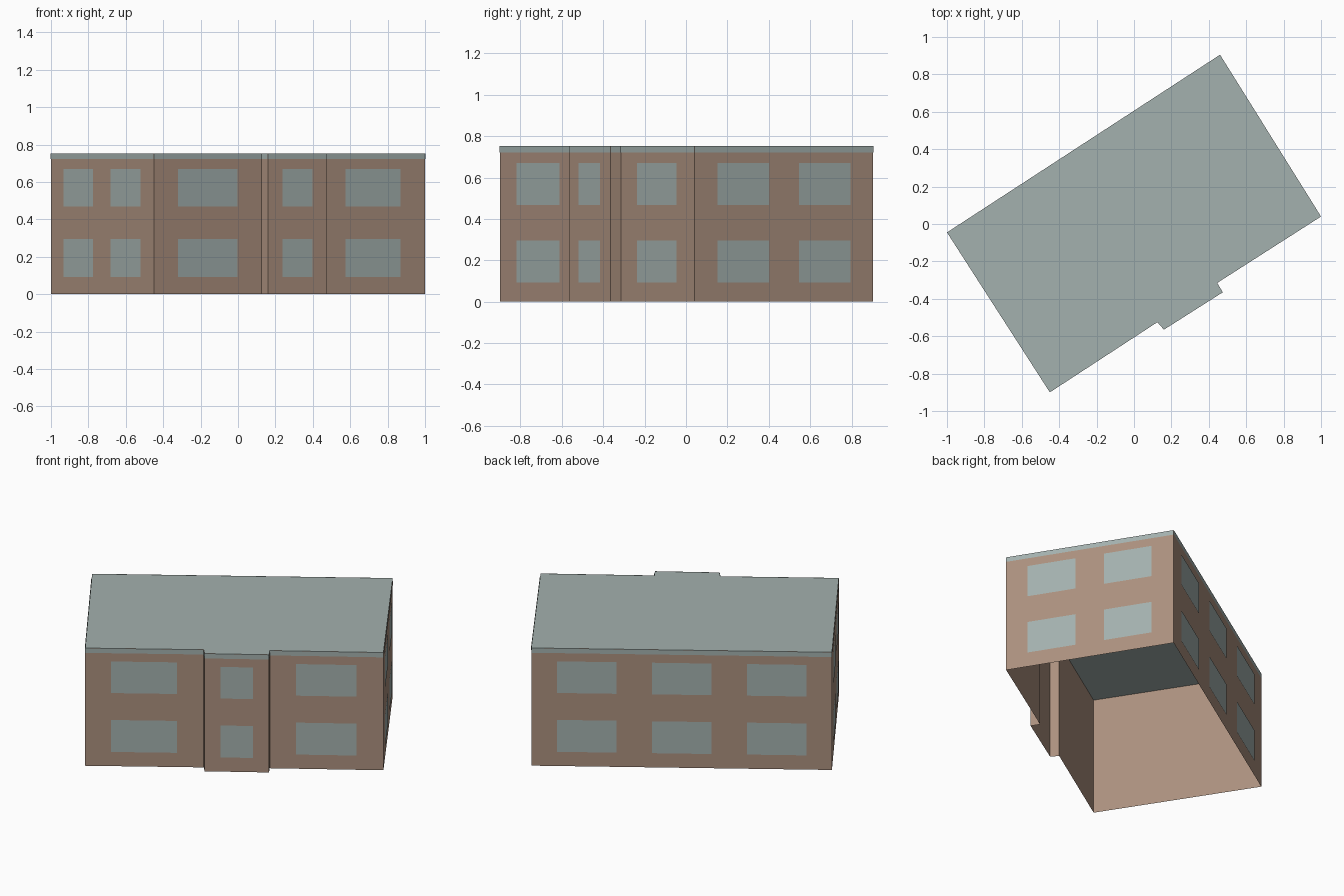
import bpy, bmesh
from mathutils import Vector

cube = bpy.data.objects.get("Cube")
if cube:
    bpy.data.objects.remove(cube, do_unlink=True)


def make_material(name, rgb):
    mat = bpy.data.materials.new(name)
    mat.use_nodes = True
    mat.diffuse_color = (*rgb, 1)
    mat.node_tree.nodes["Principled BSDF"].inputs["Base Color"].default_value = (*rgb, 1)
    return mat


brown = make_material("brown_plaster", (0.41, 0.28, 0.21))
teal = make_material("grey_teal", (0.37, 0.44, 0.425))

HEIGHT, BAND, PROUD = 0.752, 0.722, 0.002

# Footprint, anticlockwise from the west corner, with a small bay on the front
plan = [Vector(p) for p in (
    (-1, -0.045), (-0.45, -0.9), (0.125, -0.525), (0.16, -0.565),
    (0.475, -0.365), (0.445, -0.315), (1, 0.04), (0.46, 0.905))]
walls = list(zip(plan, plan[1:] + plan[:1]))


def make_object(name, faces, mat):
    """Build one flat-faced object from lists of corner points."""
    bm = bmesh.new()
    for corners in faces:
        bm.faces.new([bm.verts.new(c) for c in corners])
    bmesh.ops.remove_doubles(bm, verts=bm.verts, dist=0.0001)
    mesh = bpy.data.meshes.new(name)
    bm.to_mesh(mesh)
    bm.free()
    mesh.materials.append(mat)
    obj = bpy.data.objects.new(name, mesh)
    bpy.context.collection.objects.link(obj)
    return obj


def panel(wall, start, end, low, high, proud=0.0):
    """Upright rectangle on a wall, between two fractions of its length."""
    a, b = wall
    along = b - a
    out = Vector((along.y, -along.x)).normalized() * proud
    p, q = a + along * start + out, a + along * end + out
    return [(*p, low), (*q, low), (*q, high), (*p, high)]


# Open-bottomed shell: walls, flat roof and the roof-edge band
make_object("walls", [panel(w, 0, 1, 0, HEIGHT) for w in walls], brown)
make_object("roof", [[(*p, HEIGHT) for p in plan]], teal)
make_object("roof_edge_band",
            [panel(w, 0, 1, BAND, HEIGHT, PROUD) for w in walls], teal)

# Window columns for each glazed wall, as fractions of its length
columns = {
    "west_windows": (0, [(0.127, 0.415), (0.585, 0.873)]),
    "front_west_windows": (1, [(0.22, 0.775)]),
    "bay_windows": (3, [(0.245, 0.755)]),
    "front_east_windows": (5, [(0.23, 0.762)]),
    "east_windows": (6, [(0.128, 0.416), (0.584, 0.87)]),
    "back_windows": (7, [(0.085, 0.283), (0.401, 0.599), (0.717, 0.915)]),
}
floors = [(0.092, 0.296), (0.468, 0.67)]
for name, (index, spans) in columns.items():
    make_object(name, [panel(walls[index], s, e, low, high, 0.003)
                       for s, e in spans for low, high in floors], teal)
